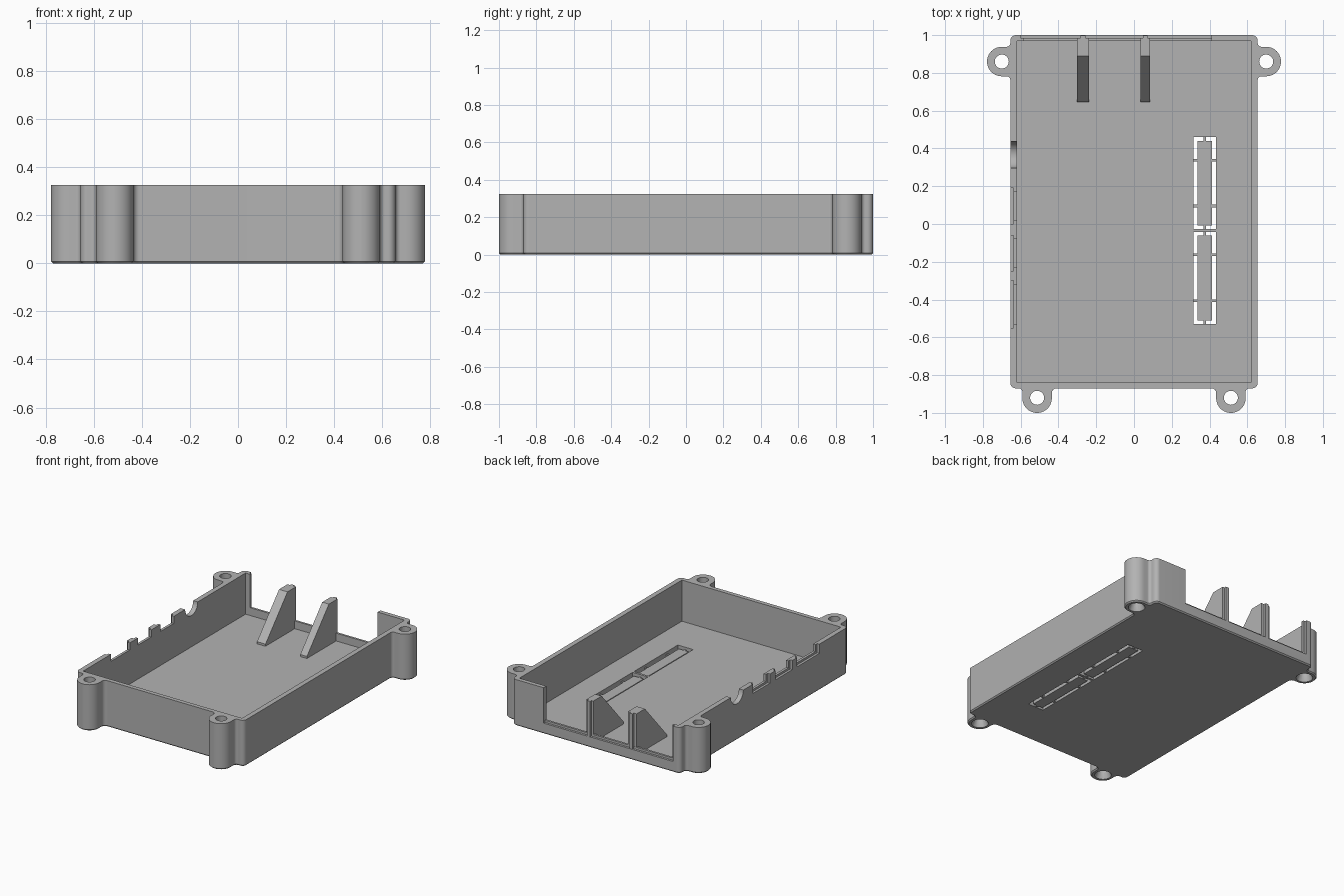
import bpy, bmesh, math
from mathutils import Vector

cube = bpy.data.objects.get("Cube")
if cube:
    bpy.data.objects.remove(cube, do_unlink=True)

H = 0.325        # overall height
FLOOR = 0.035    # floor thickness
SILL = 0.09      # height of the low back wall

grey = bpy.data.materials.new("plain grey")
grey.use_nodes = True
colour = (0.45, 0.45, 0.45, 1)
grey.diffuse_color = colour
grey.node_tree.nodes["Principled BSDF"].inputs["Base Color"].default_value = colour


def make(name, bm):
    bmesh.ops.recalc_face_normals(bm, faces=bm.faces)
    mesh = bpy.data.meshes.new(name)
    bm.to_mesh(mesh)
    bm.free()
    mesh.materials.append(grey)
    ob = bpy.data.objects.new(name, mesh)
    bpy.context.collection.objects.link(ob)
    return ob


def box(name, x0, x1, y0, y1, z0, z1):
    bm = bmesh.new()
    bmesh.ops.create_cube(bm, size=1)
    for v in bm.verts:
        v.co = ((x0, x1)[v.co.x > 0], (y0, y1)[v.co.y > 0], (z0, z1)[v.co.z > 0])
    return make(name, bm)


def cylinder(name, centre, r1, r2, depth, along_x=False):
    bm = bmesh.new()
    bmesh.ops.create_cone(bm, cap_ends=True, segments=40, radius1=r1, radius2=r2, depth=depth)
    for v in bm.verts:
        if along_x:
            v.co = (v.co.z, v.co.x, v.co.y)
        v.co += Vector(centre)
    return make(name, bm)


def extrude(points, step, bm):
    face = bm.faces.new([bm.verts.new(p) for p in points])
    result = bmesh.ops.extrude_face_region(bm, geom=[face])
    top = [g for g in result["geom"] if isinstance(g, bmesh.types.BMVert)]
    bmesh.ops.translate(bm, verts=top, vec=step)


def rounded(corners, steps=10):
    """Replace each (x, y, radius) corner by an arc."""
    out = []
    for i, (x, y, r) in enumerate(corners):
        p = Vector((x, y))
        a = (Vector(corners[i - 1][:2]) - p).normalized()
        b = (Vector(corners[(i + 1) % len(corners)][:2]) - p).normalized()
        centre = p + (a + b) * r
        for k in range(steps + 1):
            t = k / steps * math.pi / 2
            q = centre - b * r * math.cos(t) - a * r * math.sin(t)
            out.append((q.x, q.y, 0))
    return out


# Tray outline with four screw lugs, half drawn and mirrored
half = [(0.435, -0.87, 0.025), (0.435, -1, 0.0775), (0.591, -1, 0.0775), (0.591, -0.87, 0.02),
        (0.655, -0.87, 0.03), (0.655, 0.782, 0.02), (0.778, 0.782, 0.0775),
        (0.778, 0.938, 0.0775), (0.655, 0.938, 0.02), (0.655, 1, 0.03)]
outline = half + [(-x, y, r) for x, y, r in reversed(half)]
bm = bmesh.new()
extrude(rounded(outline), (0, 0, H), bm)
rim = [e for e in bm.edges if all(v.co.z < 0.001 for v in e.verts)]
bmesh.ops.bevel(bm, geom=rim, offset=0.008, segments=1, affect='EDGES')
tray = make("tray", bm)

# Cavity, back opening with outer rebate, and floor slot
top = H + 0.1
cutters = [
    box("cavity_cutter", -0.62, 0.62, -0.84, 0.97, FLOOR, top),
    box("back_cutter", -0.585, 0.41, 0.95, 1.1, SILL, top),
    box("rebate_cutter", -0.6, 0.411, 0.985, 1.1, SILL - 0.015, top),
    box("slot_cutter", 0.315, 0.435, -0.53, 0.46, -0.1, 0.1),
]

# Screw holes, countersunk from below
for side in (-1, 1):
    for x, y in ((0.70, 0.86), (0.513, -0.92)):
        cutters.append(cylinder("hole_cutter", (side * x, y, 0.2), 0.037, 0.037, 0.8))
        cutters.append(cylinder("countersink_cutter", (side * x, y, 0.01), 0.062, 0.036, 0.06))

# Port notches in the side wall: narrow through cut, wider outer recess
for y0, y1 in ((0.0, 0.19), (-0.25, -0.06), (-0.55, -0.30)):
    cutters.append(box("port_cutter", -0.8, -0.6, y0 + 0.02, y1 - 0.02, H - 0.05, top))
    cutters.append(box("recess_cutter", -0.8, -0.638, y0, y1, H - 0.065, top))
cutters.append(cylinder("jack_cutter", (-0.7, 0.367, H), 0.07, 0.07, 0.2, True))
cutters.append(cylinder("jack_recess_cutter", (-0.738, 0.367, H), 0.088, 0.088, 0.2, True))

bpy.context.view_layer.objects.active = tray
for c in cutters:
    mod = tray.modifiers.new("cut", 'BOOLEAN')
    mod.operation = 'DIFFERENCE'
    mod.solver = 'EXACT'
    mod.object = c
    bpy.ops.object.modifier_apply(modifier=mod.name)
    bpy.data.objects.remove(c, do_unlink=True)

# Gusset ribs standing in the back opening, each with a narrow outer fin
for side, x in (("right", -0.27), ("left", 0.06)):
    w = 0.033 if side == "right" else 0.026
    bm = bmesh.new()
    profile = [(0.645, FLOOR - 0.01), (0.645, FLOOR + 0.015), (0.89, H), (0.984, H), (0.984, FLOOR - 0.01)]
    extrude([(x - w, y, z) for y, z in profile], (2 * w, 0, 0), bm)
    make(side + "_gusset", bm)
    box(side + "_gusset_fin", x - 0.012, x + 0.012, 0.975, 0.999, SILL - 0.03, H)

# Break-out plates in the floor slot with thin ties
for name, y0, y1 in (("front", -0.51, -0.06), ("back", -0.008, 0.44)):
    box(name + "_slot_plate", 0.336, 0.412, y0, y1, 0, 0.022)
    for k in (0.23, 0.77):
        y = y0 + (y1 - y0) * k
        box(name + "_slot_tie", 0.31, 0.44, y - 0.007, y + 0.007, 0.002, 0.018)
box("slot_centre_bar", 0.31, 0.44, -0.042, -0.026, 0, FLOOR)
box("slot_long_tie", 0.367, 0.381, -0.535, 0.465, 0.002, 0.018)

# Smooth the round parts only
bpy.ops.object.select_all(action='DESELECT')
tray.select_set(True)
bpy.context.view_layer.objects.active = tray
bpy.ops.object.shade_smooth_by_angle(angle=math.radians(30))
